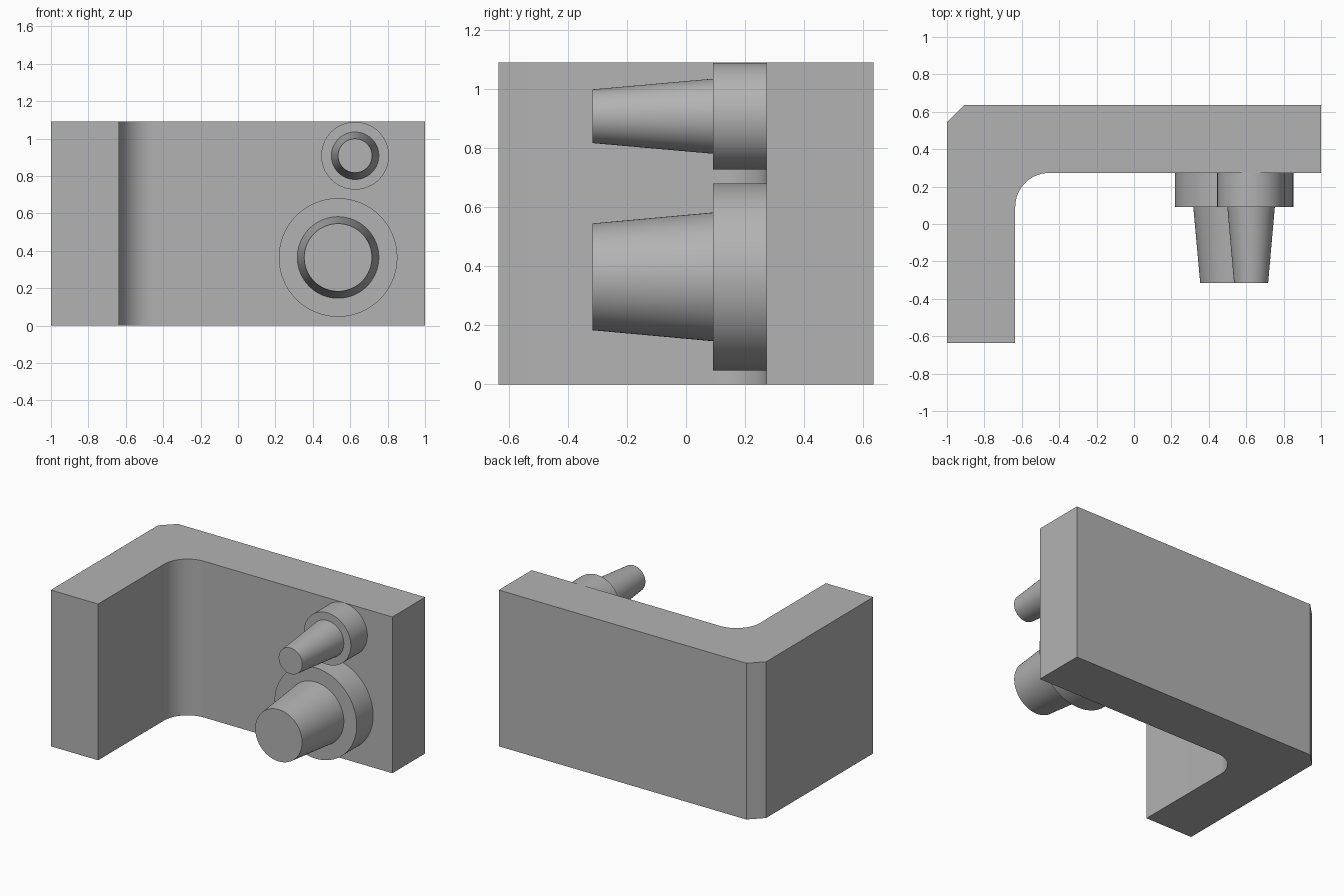
import bpy, bmesh, math

cube = bpy.data.objects.get("Cube")
if cube:
    bpy.data.objects.remove(cube, do_unlink=True)

GREY = (0.45, 0.45, 0.45, 1)
grey = bpy.data.materials.new("plain grey")
grey.use_nodes = True
grey.diffuse_color = GREY
grey.node_tree.nodes["Principled BSDF"].inputs["Base Color"].default_value = GREY

HEIGHT = 1.09
WALL_FRONT = 0.273


def finish(name, bm):
    """Turn a bmesh into a grey object, smooth with sharp edges kept."""
    bmesh.ops.recalc_face_normals(bm, faces=bm.faces)
    mesh = bpy.data.meshes.new(name)
    bm.to_mesh(mesh)
    bm.free()
    mesh.materials.append(grey)
    obj = bpy.data.objects.new(name, mesh)
    bpy.context.collection.objects.link(obj)
    bpy.ops.object.select_all(action="DESELECT")
    obj.select_set(True)
    bpy.context.view_layer.objects.active = obj
    bpy.ops.object.shade_smooth_by_angle(angle=math.radians(30))
    return obj


# L-shaped bracket: filleted inner corner, chamfered outer corner
radius, arm = 0.182, -0.635
outline = [(-1, -0.635), (arm, -0.635)]
for i in range(17):
    a = math.pi - i / 16 * math.pi / 2
    outline.append((arm + radius + radius * math.cos(a),
                    WALL_FRONT - radius + radius * math.sin(a)))
outline += [(1, WALL_FRONT), (1, 0.635), (-0.91, 0.635), (-1, 0.545)]

bm = bmesh.new()
base = bm.faces.new([bm.verts.new((x, y, 0)) for x, y in outline])
top = bmesh.ops.extrude_face_region(bm, geom=[base], use_keep_orig=True)["geom"]
bmesh.ops.translate(bm, vec=(0, 0, HEIGHT),
                    verts=[v for v in top if isinstance(v, bmesh.types.BMVert)])
finish("bracket", bm)


# Stepped posts: a round collar on the wall with a tapered pin in front
def post(name, x, z, collar_r, pin_r, tip_r, segments=96):
    profile = [(collar_r, WALL_FRONT), (collar_r, 0.091), (pin_r, 0.091), (tip_r, -0.316)]
    bm = bmesh.new()
    rings = []
    for r, y in profile:
        angles = [2 * math.pi * i / segments for i in range(segments)]
        rings.append([bm.verts.new((x + r * math.cos(a), y, z + r * math.sin(a)))
                      for a in angles])
    for near, far in zip(rings, rings[1:]):
        for i in range(segments):
            j = (i + 1) % segments
            bm.faces.new((near[i], near[j], far[j], far[i]))
    bm.faces.new(rings[0])
    bm.faces.new(rings[-1])
    finish(name, bm)


post("large_post", 0.535, 0.364, 0.317, 0.218, 0.181)
post("small_post", 0.626, 0.908, 0.181, 0.127, 0.091)
